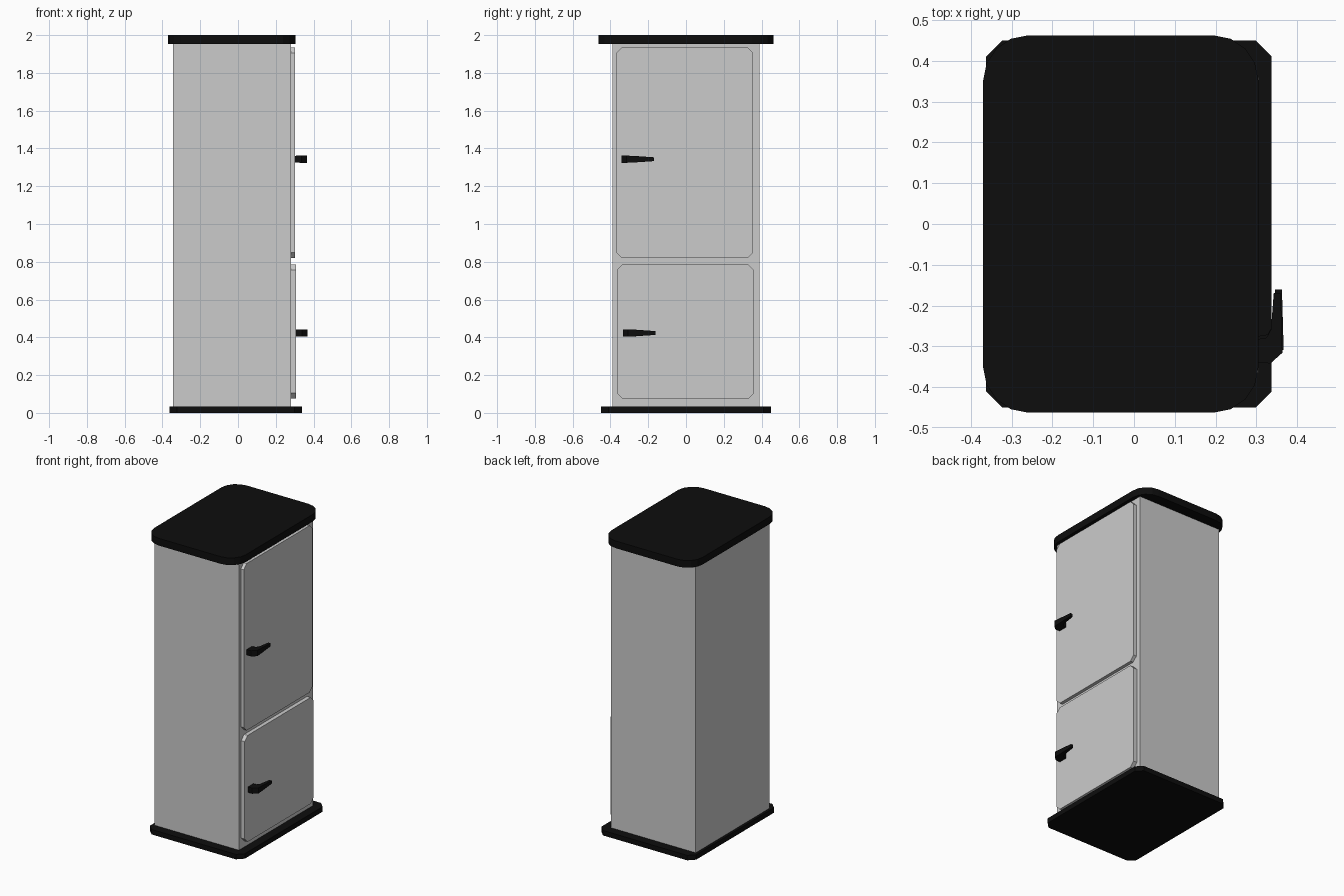
import bpy, bmesh, math

if "Cube" in bpy.data.objects:
    bpy.data.objects.remove(bpy.data.objects["Cube"])


black = bpy.data.materials.new("black")
black.diffuse_color = (0.004, 0.004, 0.004, 1)
black.use_nodes = True
black.node_tree.nodes["Principled BSDF"].inputs["Base Color"].default_value = black.diffuse_color


def make(name, verts, faces, mat=None):
    mesh = bpy.data.meshes.new(name)
    mesh.from_pydata(verts, [], faces)
    bm = bmesh.new()
    bm.from_mesh(mesh)
    bmesh.ops.recalc_face_normals(bm, faces=bm.faces)
    bm.to_mesh(mesh)
    bm.free()
    obj = bpy.data.objects.new(name, mesh)
    bpy.context.collection.objects.link(obj)
    if mat:
        mesh.materials.append(mat)
    return obj


def skin(name, lower, upper, mat=None):
    """Solid between two matching outlines."""
    n = len(lower)
    sides = [(i, (i + 1) % n, n + (i + 1) % n, n + i) for i in range(n)]
    caps = [tuple(range(n)), tuple(range(n, 2 * n))]
    return make(name, lower + upper, sides + caps, mat)


def rounded(a0, a1, b0, b1, r, seg):
    """Rectangle outline with rounded (seg > 1) or chamfered (seg = 1) corners."""
    corners = [(a1 - r, b1 - r), (a0 + r, b1 - r), (a0 + r, b0 + r), (a1 - r, b0 + r)]
    pts = []
    for k, (a, b) in enumerate(corners):
        for i in range(seg + 1):
            t = math.pi / 2 * (k + i / seg)
            pts.append((a + r * math.cos(t), b + r * math.sin(t)))
    return pts


def slab(name, outline, z0, z1, mat=None):
    return skin(name, [(x, y, z0) for x, y in outline],
                [(x, y, z1) for x, y in outline], mat)


def door(name, y0, y1, z0, z1, x1):
    outline = rounded(y0, y1, z0, z1, 0.03, 1)
    return skin(name, [(0.27, y, z) for y, z in outline],
                [(x1, y, z) for y, z in outline])


# Handle plan: x, y, half height; thick foot tapering into a slim lever
HANDLE = [(0.295, -0.336, 0.018), (0.335, -0.338, 0.019), (0.364, -0.312, 0.019),
          (0.363, -0.265, 0.017), (0.360, -0.165, 0.010), (0.343, -0.165, 0.010),
          (0.336, -0.255, 0.016), (0.325, -0.275, 0.018), (0.295, -0.280, 0.018)]


def handle(name, dx, dy, z):
    return skin(name, [(x + dx, y + dy, z - h) for x, y, h in HANDLE],
                [(x + dx, y + dy, z + h) for x, y, h in HANDLE], black)


# Cabinet body
slab("body", [(-0.345, -0.39), (0.28, -0.39), (0.28, 0.39), (-0.345, 0.39)], 0.03, 1.96)

# Top and base slabs
slab("top_slab", rounded(-0.37, 0.305, -0.463, 0.463, 0.11, 4), 1.952, 2.0, black)
slab("base_slab", rounded(-0.363, 0.338, -0.45, 0.45, 0.039, 1), 0.0, 0.033, black)

# Doors
door("upper_door", -0.37, 0.356, 0.82, 1.935, 0.302)
door("lower_door", -0.366, 0.36, 0.075, 0.786, 0.306)

# Handles
handle("upper_handle", 0.0, -0.004, 1.343)
handle("lower_handle", 0.003, 0.004, 0.423)
